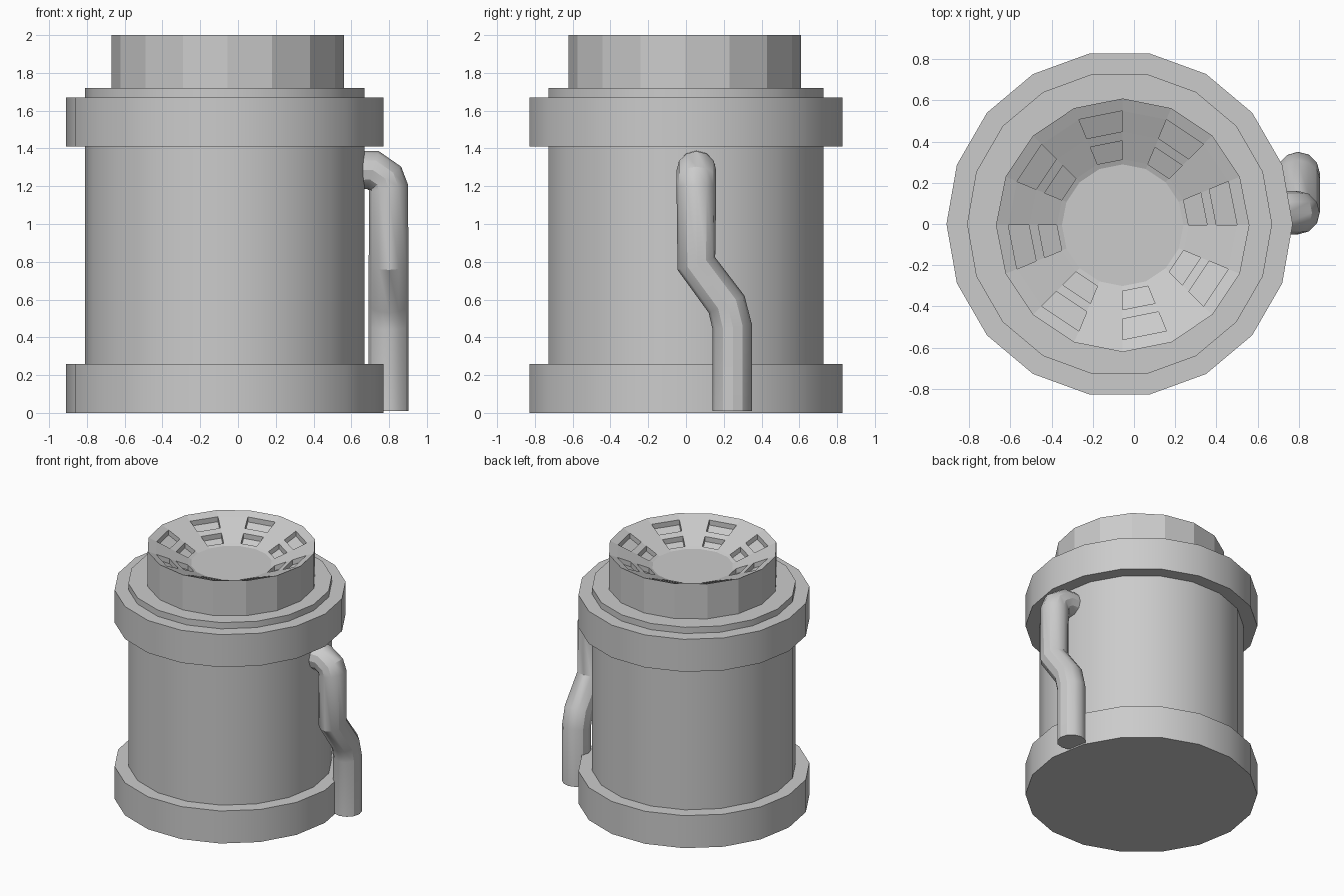
import bpy, bmesh
from math import sin, cos, pi
from mathutils import Vector

if "Cube" in bpy.data.objects:
    bpy.data.objects.remove(bpy.data.objects["Cube"])


def lathe(name, profile, sides, cx, cy):
    """Revolve (radius, z) points; both ends are closed. Returns bmesh and bands of side faces."""
    bm = bmesh.new()
    rings = [[bm.verts.new((cx + r * cos(2 * pi * i / sides),
                            cy + r * sin(2 * pi * i / sides), z))
              for i in range(sides)] for r, z in profile]
    bands = []
    for a, b in zip(rings, rings[1:]):
        bands.append([bm.faces.new((a[i], a[(i + 1) % sides], b[(i + 1) % sides], b[i]))
                      for i in range(sides)])
    bm.faces.new(rings[0][::-1])
    bm.faces.new(rings[-1])
    return bm, bands


def finish(name, bm, smooth):
    bmesh.ops.recalc_face_normals(bm, faces=bm.faces)
    me = bpy.data.meshes.new(name)
    bm.to_mesh(me)
    bm.free()
    ob = bpy.data.objects.new(name, me)
    bpy.context.collection.objects.link(ob)
    if smooth:
        shade(ob)
    return ob


def shade(ob):
    bpy.ops.object.select_all(action='DESELECT')
    ob.select_set(True)
    bpy.context.view_layer.objects.active = ob
    bpy.ops.object.shade_smooth_by_angle()


# Drum with bottom and top flanges and a small step
bm, _ = lathe("drum", [(.84, 0), (.84, .26), (.74, .26), (.74, 1.41), (.84, 1.41),
                       (.84, 1.67), (.74, 1.67), (.74, 1.72)], 18, -.07, 0)
finish("drum", bm, True)

# Dished cap with two rings of alternating recessed vents
bm, bands = lathe("cap", [(.615, 1.70), (.615, 2.0), (.555, 1.975), (.455, 1.93),
                          (.41, 1.91), (.32, 1.87), (.295, 1.86)], 16, -.055, -.006)
vents = [f for k in (2, 4) for f in bands[k][::2]]
res = bmesh.ops.extrude_face_region(bm, geom=vents)
bmesh.ops.translate(bm, vec=Vector((0, 0, -.04)),
                    verts=[v for v in res['geom'] if isinstance(v, bmesh.types.BMVert)])
bmesh.ops.delete(bm, geom=[f for f in vents if f.is_valid], context='FACES_ONLY')
finish("cap", bm, False)

# Bent side pipe
path = [(.60, .055, 1.285), (.715, .055, 1.285), (.78, .055, 1.24), (.797, .055, 1.19),
        (.797, .055, .79), (.797, .215, .575), (.797, .245, .455), (.797, .245, .01)]
cu = bpy.data.curves.new("side_pipe", 'CURVE')
cu.dimensions = '3D'
cu.bevel_depth = .105
cu.bevel_resolution = 4
cu.use_fill_caps = True
sp = cu.splines.new('POLY')
sp.points.add(len(path) - 1)
for p, co in zip(sp.points, path):
    p.co = (*co, 1)
pipe = bpy.data.objects.new("side_pipe", cu)
bpy.context.collection.objects.link(pipe)
bpy.ops.object.select_all(action='DESELECT')
pipe.select_set(True)
bpy.context.view_layer.objects.active = pipe
bpy.ops.object.convert(target='MESH')
shade(bpy.context.view_layer.objects.active)
